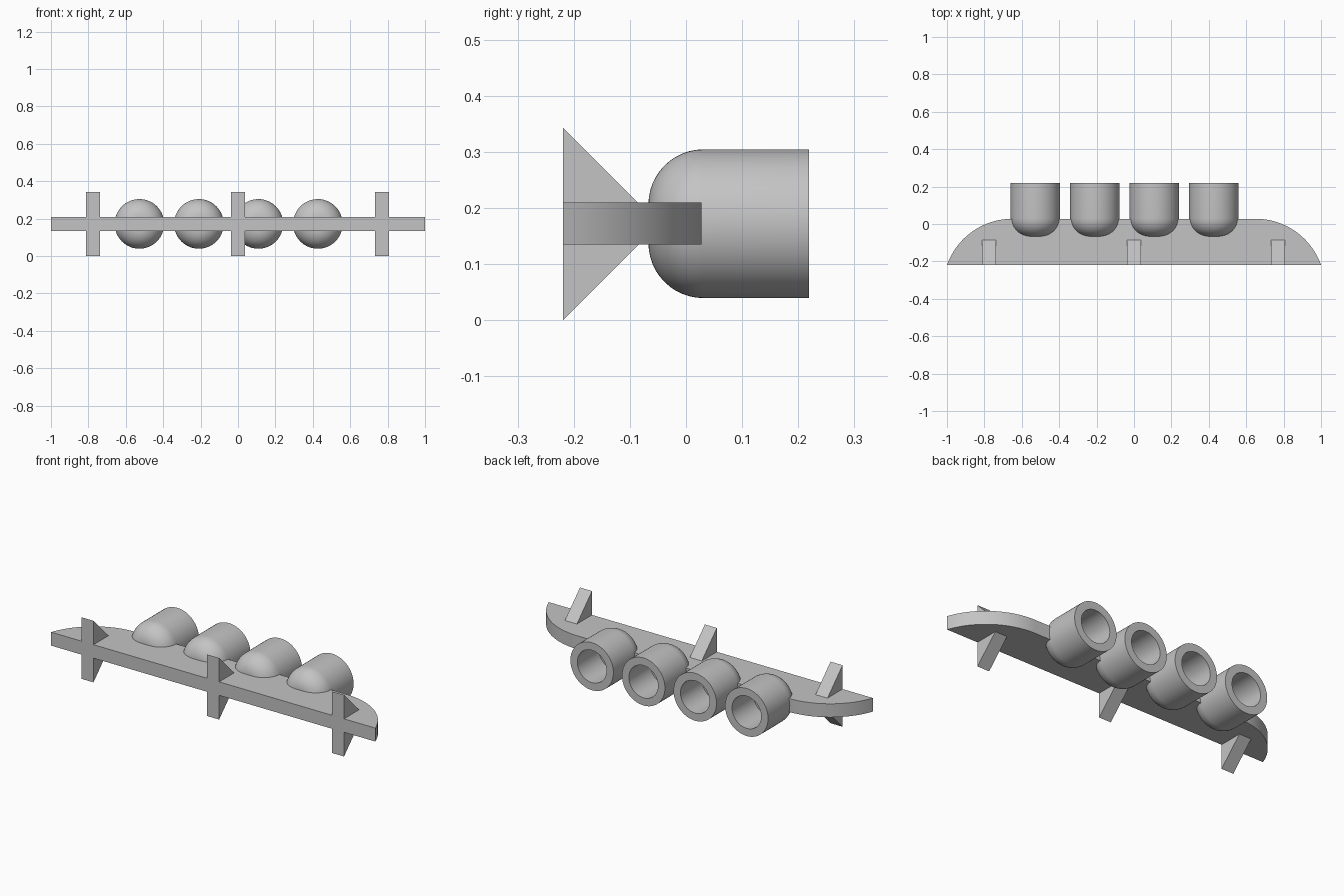
import bpy, bmesh, math
from mathutils import Vector

default = bpy.data.objects.get("Cube")
if default:
    bpy.data.objects.remove(default, do_unlink=True)

grey = bpy.data.materials.new("plain grey")
grey.use_nodes = True
grey.diffuse_color = (0.55, 0.55, 0.55, 1)
grey.node_tree.nodes["Principled BSDF"].inputs["Base Color"].default_value = (0.55, 0.55, 0.55, 1)

BACK, MID_Z = 0.219, 0.172


def finish(name, bm, smooth=False):
    bmesh.ops.recalc_face_normals(bm, faces=bm.faces)
    mesh = bpy.data.meshes.new(name)
    bm.to_mesh(mesh)
    bm.free()
    mesh.materials.append(grey)
    obj = bpy.data.objects.new(name, mesh)
    bpy.context.collection.objects.link(obj)
    if smooth:
        bpy.ops.object.select_all(action="DESELECT")
        obj.select_set(True)
        bpy.context.view_layer.objects.active = obj
        bpy.ops.object.shade_smooth_by_angle(angle=math.radians(30))
    return obj


def prism(name, outline, offset, smooth=False):
    """Extrude a closed outline along an offset."""
    bm = bmesh.new()
    face = bm.faces.new([bm.verts.new(p) for p in outline])
    extruded = bmesh.ops.extrude_face_region(bm, geom=[face])["geom"]
    verts = [g for g in extruded if isinstance(g, bmesh.types.BMVert)]
    bmesh.ops.translate(bm, verts=verts, vec=offset)
    return finish(name, bm, smooth)


# Shelf plate: straight front edge, rounded rear corners
radius, tangent_x, edge_y = 0.371, 0.65, 0.028
sweep = math.asin((1 - tangent_x) / radius)
arc = []
for i in range(25):
    a = sweep * (1 - i / 24)
    arc.append((tangent_x + radius * math.sin(a), edge_y - radius + radius * math.cos(a)))
arc[0] = (1, -BACK)
outline = arc + [(-x, y) for x, y in reversed(arc)]
prism("shelf_plate", [(x, y, 0.135) for x, y in outline], (0, 0, 0.075), True)

# Triangular brackets through the plate
for side, x in (("right", -0.775), ("middle", 0), ("left", 0.77)):
    tri = [(x - 0.037, -BACK, 0), (x - 0.037, -BACK, 0.343), (x - 0.037, 0.1715 - BACK, 0.1715)]
    prism(side + "_bracket", tri, (0.074, 0, 0))

# Hollow cups: profile of (radius, y) spun around the y axis
R, fillet, bore, floor_y = 0.1325, 0.098, 0.09, 0.03
profile = [(0, -0.067)]
for i in range(13):
    a = math.pi / 2 * i / 12
    profile.append((R - fillet + fillet * math.sin(a), -0.067 + fillet * (1 - math.cos(a))))
profile += [(R, BACK), (bore, BACK), (bore, floor_y), (0, floor_y)]

for n in range(4):
    bm = bmesh.new()
    x = -0.527 + 0.318 * n
    verts = [bm.verts.new((x + r, y, MID_Z)) for r, y in profile]
    edges = [bm.edges.new(pair) for pair in zip(verts, verts[1:])]
    bmesh.ops.spin(bm, geom=verts + edges, cent=Vector((x, 0, MID_Z)), axis=(0, 1, 0),
                   angle=math.tau, steps=64)
    bmesh.ops.remove_doubles(bm, verts=bm.verts, dist=0.0001)
    finish(f"cup_{n + 1}", bm, True)
